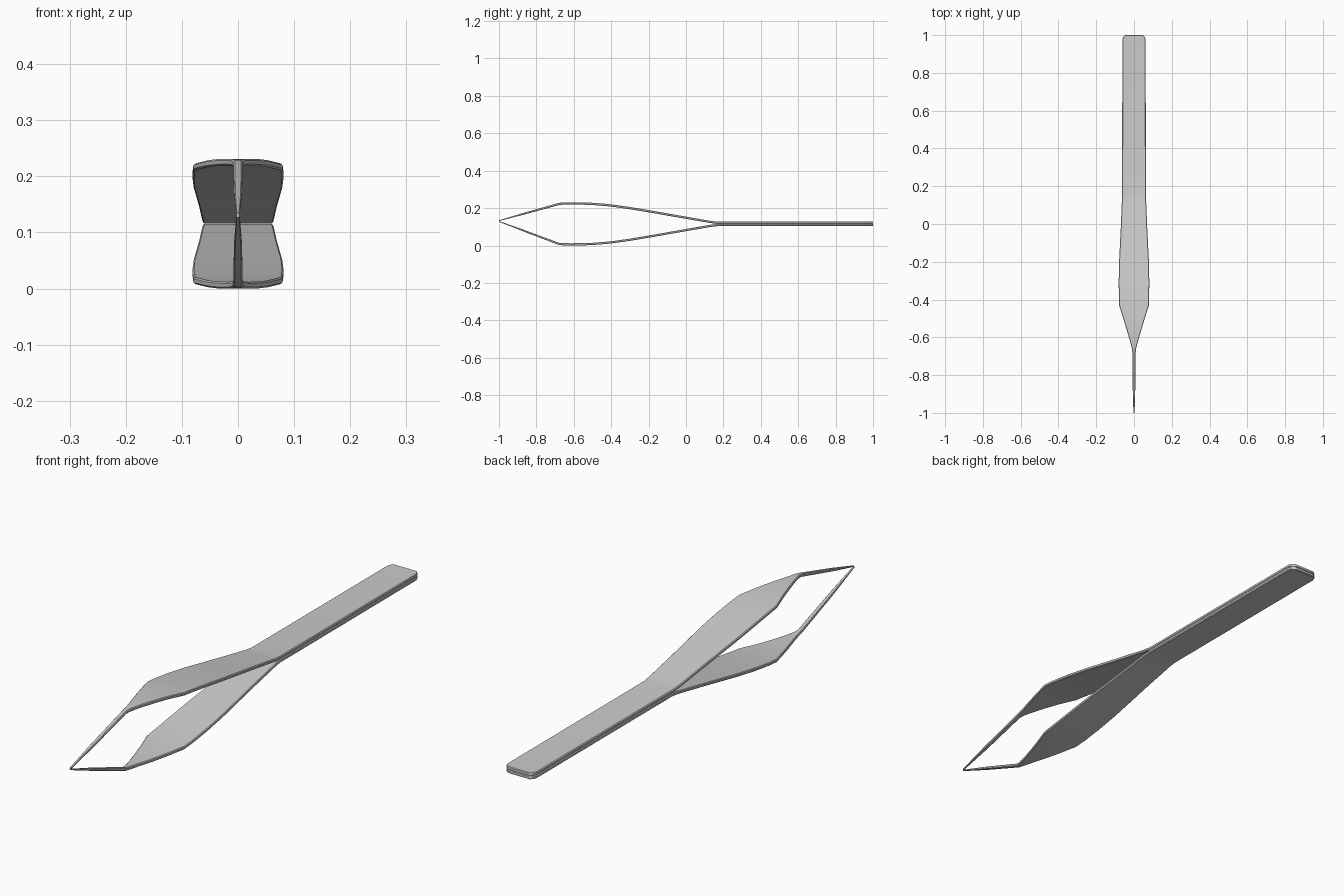
import bpy, bmesh

if "Cube" in bpy.data.objects:
    bpy.data.objects.remove(bpy.data.objects["Cube"])

MID = 0.1155   # height of the plane between the two arms

# stations: y, half width, offset of arm centre from mid plane, half thickness
STATIONS = [
    (1.0, 0.042, 0.0063, 0.0040), (0.997, 0.049, 0.0063, 0.0062),
    (0.989, 0.057, 0.0063, 0.0062), (0.976, 0.062, 0.0063, 0.0062),
    (0.165, 0.0625, 0.0063, 0.0062), (0.13, 0.064, 0.0105, 0.006),
    (0.0, 0.069, 0.033, 0.006), (-0.20, 0.079, 0.068, 0.006),
    (-0.30, 0.081, 0.0845, 0.006), (-0.38, 0.0805, 0.096, 0.006),
    (-0.43, 0.079, 0.1015, 0.006), (-0.50, 0.057, 0.107, 0.006),
    (-0.56, 0.039, 0.1092, 0.006), (-0.62, 0.021, 0.1095, 0.006),
    (-0.66, 0.011, 0.1088, 0.006), (-0.68, 0.0085, 0.1065, 0.006),
    (-0.87, 0.007, None, 0.005), (-1.0, 0.003, None, 0.002),
]
TIP_Z = 0.131  # where the two points meet


def arm(name, side):
    """Loft a chamfered strip through the stations; side is +1 upper, -1 lower."""
    bm = bmesh.new()
    rings = []
    knee_z = MID + side * 0.1065
    for y, w, off, t in STATIONS:
        if off is None:   # straight run from the knee to the point
            f = (-0.68 - y) / 0.32
            z = knee_z + (TIP_Z + side * 0.002 - knee_z) * f
        else:
            z = MID + side * off
        c = min(0.003, 0.45 * w, 0.45 * t)
        section = [(w - c, t), (w, t - c), (w, c - t), (w - c, -t),
                   (c - w, -t), (-w, c - t), (-w, t - c), (c - w, t)]
        rings.append([bm.verts.new((x, y, z + dz)) for x, dz in section])
    for a, b in zip(rings, rings[1:]):
        for i in range(8):
            j = (i + 1) % 8
            bm.faces.new((a[i], a[j], b[j], b[i]))
    bm.faces.new(rings[0])
    bm.faces.new(rings[-1])
    bmesh.ops.recalc_face_normals(bm, faces=bm.faces)
    mesh = bpy.data.meshes.new(name)
    bm.to_mesh(mesh)
    bm.free()
    obj = bpy.data.objects.new(name, mesh)
    bpy.context.collection.objects.link(obj)
    bpy.ops.object.select_all(action='DESELECT')
    obj.select_set(True)
    bpy.context.view_layer.objects.active = obj
    bpy.ops.object.shade_smooth_by_angle(angle=0.6)


# two sprung arms, pressed together along the handle
arm("upper_arm", 1)
arm("lower_arm", -1)
